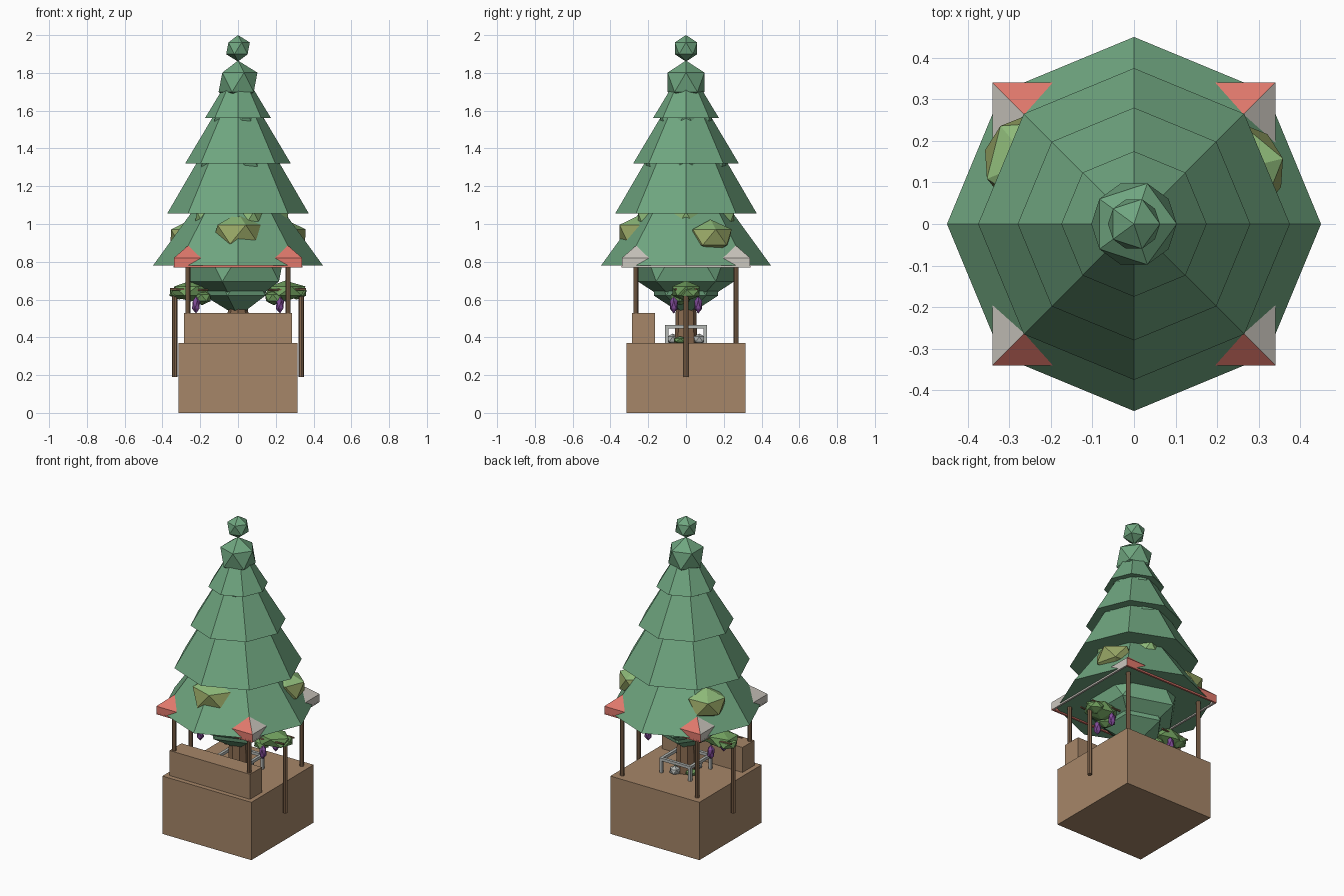
import bpy
import bmesh
from mathutils import Vector, Matrix

cube = bpy.data.objects.get("Cube")
if cube:
    bpy.data.objects.remove(cube, do_unlink=True)


def material(name, rgb):
    m = bpy.data.materials.new(name)
    m.use_nodes = True
    m.diffuse_color = (*rgb, 1)
    bsdf = next(n for n in m.node_tree.nodes if n.type == 'BSDF_PRINCIPLED')
    bsdf.inputs["Base Color"].default_value = (*rgb, 1)
    return m


brown = material("box brown", (.38, .24, .14))
wood = material("post wood", (.25, .145, .08))
pine = material("pine green", (.16, .38, .215))
red = material("awning red", (.75, .19, .15))
white = material("awning white", (.6, .57, .52))
light = material("leaf light green", (.27, .49, .19))
olive = material("leaf olive", (.31, .38, .13))
vine = material("vine green", (.16, .34, .11))
purple = material("grape purple", (.22, .07, .32))
metal = material("stand grey", (.46, .48, .46))


def finish(name, bm, *mats):
    mesh = bpy.data.meshes.new(name)
    bm.normal_update()
    bm.to_mesh(mesh)
    bm.free()
    for m in mats:
        mesh.materials.append(m)
    ob = bpy.data.objects.new(name, mesh)
    bpy.context.collection.objects.link(ob)
    return ob


def box(name, center, size, mat):
    bm = bmesh.new()
    bmesh.ops.create_cube(bm, size=1, matrix=Matrix.Translation(center) @ Matrix.Diagonal((*size, 1)))
    return finish(name, bm, mat)


def rod(name, a, b, r, mat, sides=8, r2=None):
    a, b = Vector(a), Vector(b)
    d = b - a
    bm = bmesh.new()
    bmesh.ops.create_cone(bm, cap_ends=True, segments=sides, radius1=r,
                          radius2=r if r2 is None else r2, depth=d.length,
                          matrix=Matrix.Translation((a + b) / 2) @ d.to_track_quat('Z', 'Y').to_matrix().to_4x4())
    return finish(name, bm, mat)


def ball(name, center, size, mat, under=None, turn=0):
    """Faceted ball; faces pointing sideways or down may take a second colour."""
    bm = bmesh.new()
    bmesh.ops.create_icosphere(bm, subdivisions=1, radius=1,
                               matrix=Matrix.Translation(center) @ Matrix.Rotation(turn, 4, 'Z')
                               @ Matrix.Diagonal((*size, 1)))
    bm.normal_update()
    if under:
        for f in bm.faces:
            f.material_index = int(f.normal.z < 0.3)
    return finish(name, bm, mat, *([under] if under else []))


# Base box and counter
box("base_box", (0, 0, .185), (.63, .63, .37), brown)
box("counter", (0, -.225, .45), (.57, .12, .16), brown)

# Corner posts and side poles
for sx in (-1, 1):
    for sy in (-1, 1):
        rod("corner_post", (.265 * sx, .265 * sy, .37), (.265 * sx, .265 * sy, .79), .013, wood)
    rod("side_pole", (.335 * sx, 0, .19), (.335 * sx, 0, .64), .014, wood)

# Awning: open square band with a hipped top, red front and back, white sides
bm = bmesh.new()
corners = [(-.34, -.34), (.34, -.34), (.34, .34), (-.34, .34)]
low = [bm.verts.new((x, y, .77)) for x, y in corners]
high = [bm.verts.new((x, y, .82)) for x, y in corners]
apex = bm.verts.new((0, 0, 1.115))
for i in range(4):
    j = (i + 1) % 4
    for f in (bm.faces.new((low[i], low[j], high[j], high[i])),
              bm.faces.new((high[i], high[j], apex))):
        f.material_index = i % 2
finish("awning", bm, red, white)
for s in (-1, 1):
    box("awning_rail_red", (0, .335 * s, .773), (.68, .012, .008), red)
    box("awning_rail_white", (.335 * s, 0, .773), (.012, .66, .008), white)

# Tree: trunk, skirts, and faceted foliage
rod("trunk", (0, 0, .37), (0, 0, .8), .06, wood, 8, .045)
for z, r, top in ((.78, .45, 1.40), (1.055, .375, 1.70), (1.32, .28, 1.79), (1.56, .175, 1.85)):
    rod("tree_skirt", (0, 0, z), (0, 0, top), r, pine, 8, 0)
for z, r in ((.71, .2), (.83, .3), (1.26, .25), (1.522, .16), (1.75, .115), (1.93, .07)):
    ball("tree_foliage", (0, 0, z), (r, r, r), pine)
ball("inner_leaves", (0, 0, .93), (.3, .3, .3), light)
for x, y, z, r in ((0, -.225, .945, .15), (.25, .13, .93, .125), (-.25, .15, .93, .125)):
    ball("leaf_clump", (x, y, z), (r, r, r * .75), light, olive, x)

# Grape vines on the side poles
for s in (-1, 1):
    ball("vine_clump", (.25 * s, 0, .645), (.12, .085, .055), vine)
    ball("vine_leaf_outer", (.31 * s, .02, .635), (.06, .06, .035), vine, None, 1)
    ball("vine_leaf_inner", (.19 * s, -.03, .61), (.06, .05, .04), vine, None, 2)
    for y in (-.065, .065):
        rod("vine_twig", (.16 * s, y, .65), (.36 * s, y * .8, .655), .006, wood, 6)
        ball("grapes", (.222 * s, y, .572), (.024, .024, .046), purple)

# Tree stand: square frame on four legs around the trunk
for s in (-1, 1):
    box("stand_rail_x", (0, .102 * s, .456), (.22, .018, .018), metal)
    box("stand_rail_y", (.102 * s, 0, .456), (.018, .22, .018), metal)
    for t in (-1, 1):
        box("stand_leg", (.102 * s, .102 * t, .412), (.018, .018, .09), metal)
    ball("stand_stone", (.03 * s, .07 * s, .39), (.035, .035, .03), metal)
    ball("stand_sprout", (.06 * s, -.03 * s, .385), (.04, .04, .02), vine)
